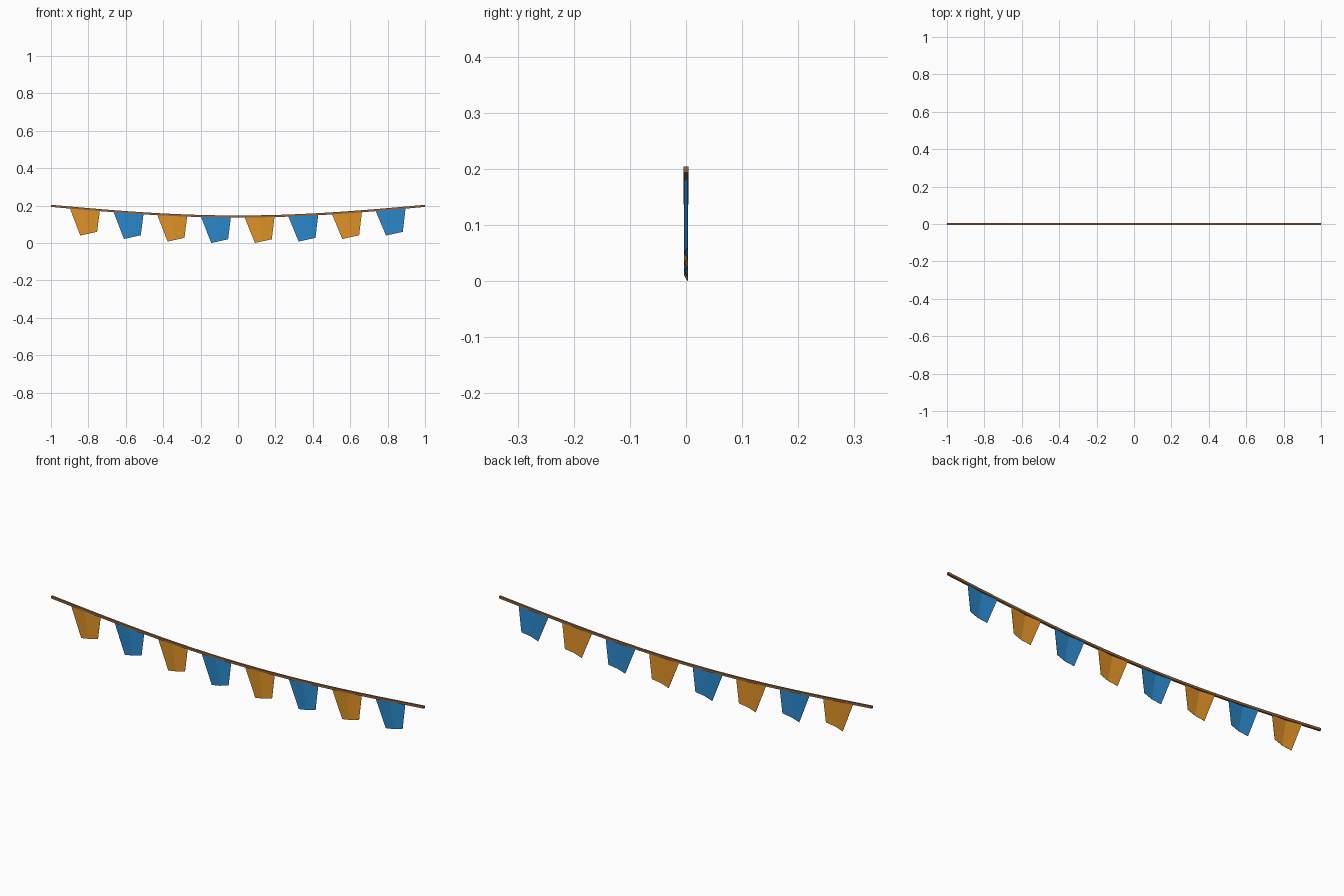
import bpy, math

if "Cube" in bpy.data.objects:
    bpy.data.objects.remove(bpy.data.objects["Cube"])


def material(name, rgb):
    m = bpy.data.materials.new(name)
    m.diffuse_color = (*rgb, 1)
    m.use_nodes = True
    m.node_tree.nodes["Principled BSDF"].inputs["Base Color"].default_value = m.diffuse_color
    return m


orange = material("orange cloth", (0.75, 0.29, 0.02))
blue = material("blue cloth", (0.024, 0.25, 0.60))
brown = material("brown cord", (0.29, 0.13, 0.05))


def make(name, verts, faces, mat):
    me = bpy.data.meshes.new(name)
    me.from_pydata(verts, [], faces)
    me.materials.append(mat)
    ob = bpy.data.objects.new(name, me)
    bpy.context.collection.objects.link(ob)
    return ob


def cord_z(x):
    return 0.1985 - 0.057 * math.cos(math.pi * x / 2)


# sagging square cord
N, RY, RZ = 24, 0.0048, 0.0056
verts, faces = [], []
for i in range(N + 1):
    x = -1 + 2 * i / N
    z = cord_z(x)
    verts += [(x, -RY, z - RZ), (x, RY, z - RZ), (x, RY, z + RZ), (x, -RY, z + RZ)]
for i in range(N):
    for k in range(4):
        a, b = 4 * i + k, 4 * i + (k + 1) % 4
        faces.append((a, b, b + 4, a + 4))
faces += [(3, 2, 1, 0), (4 * N, 4 * N + 1, 4 * N + 2, 4 * N + 3)]
make("cord", verts, faces, brown)

# tapered flags, each with a soft vertical fold towards the front
FOLD = 0.003
for i in range(8):
    cx = (i - 3.5) * 0.2335
    base = cord_z(cx)
    top = [(cx + dx, y, cord_z(cx + dx))
           for dx, y in ((-0.083, FOLD), (-0.003, -FOLD), (0.079, FOLD))]
    low = [(cx + dx, y, base - drop)
           for dx, y, drop in ((-0.026, FOLD, 0.1425), (0.019, -FOLD, 0.1325), (0.064, FOLD, 0.1225))]
    flag = make(f"flag_{i + 1}", top + low, [(0, 3, 4, 1), (1, 4, 5, 2)],
                blue if i % 2 else orange)
    cloth = flag.modifiers.new("cloth thickness", "SOLIDIFY")
    cloth.thickness = 0.001
    cloth.offset = 0
